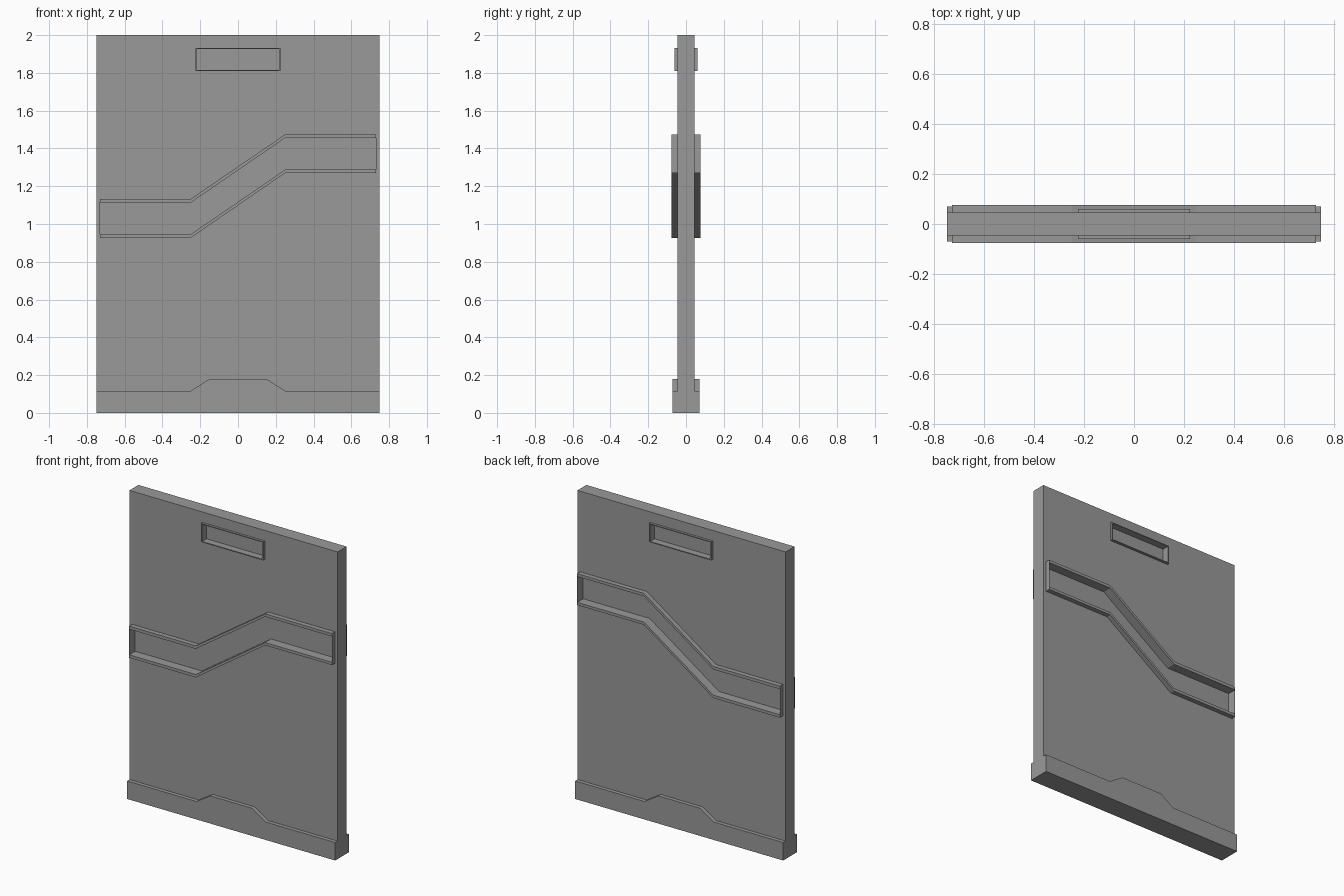
import bpy
import bmesh

cube = bpy.data.objects.get("Cube")
if cube:
    bpy.data.objects.remove(cube, do_unlink=True)

grey = bpy.data.materials.new("plain_grey")
grey.use_nodes = True
COLOUR = (0.32, 0.32, 0.32, 1)
grey.diffuse_color = COLOUR
grey.node_tree.nodes["Principled BSDF"].inputs["Base Color"].default_value = COLOUR

PANEL_Y, FLOOR_Y, RAIL_Y, FRAME_Y, BASE_Y = 0.046, 0.016, 0.077, 0.061, 0.071
HALF_W, RAIL_X, BEND_X = 0.75, 0.73, 0.25


def add_object(name, bm):
    mesh = bpy.data.meshes.new(name)
    bm.to_mesh(mesh)
    bm.free()
    mesh.materials.append(grey)
    obj = bpy.data.objects.new(name, mesh)
    bpy.context.collection.objects.link(obj)
    return obj


def prism(name, outline, y0, y1):
    """Extrude an x-z outline from y0 to y1."""
    bm = bmesh.new()
    face = bm.faces.new([bm.verts.new((x, y0, z)) for x, z in outline])
    ext = bmesh.ops.extrude_face_region(bm, geom=[face])["geom"]
    verts = [v for v in ext if isinstance(v, bmesh.types.BMVert)]
    bmesh.ops.translate(bm, verts=verts, vec=(0, y1 - y0, 0))
    bmesh.ops.recalc_face_normals(bm, faces=bm.faces)
    return add_object(name, bm)


def box_outline(half_x, z0, z1):
    return [(-half_x, z0), (half_x, z0), (half_x, z1), (-half_x, z1)]


def step_line(low, high):
    """Flat, rising, flat line across the panel."""
    return [(-RAIL_X, low), (-BEND_X, low), (BEND_X, high), (RAIL_X, high)]


def band(bottom, top):
    return bottom + top[::-1]


def cut(obj, cutter):
    mod = obj.modifiers.new("cut", "BOOLEAN")
    mod.operation = "DIFFERENCE"
    mod.solver = "EXACT"
    mod.object = cutter
    bpy.context.view_layer.objects.active = obj
    bpy.ops.object.modifier_apply(modifier=mod.name)


# Edges of the stepped channel, from lowest to highest
lines = [step_line(0.927, 1.27), step_line(0.946, 1.288),
         step_line(1.113, 1.456), step_line(1.133, 1.475)]
channel = band(lines[1], lines[2])
grip_hole = box_outline(0.216, 1.816, 1.926)

# Main slab and the foot that wraps its lower edge
panel = prism("panel", box_outline(HALF_W, 0.117, 2.0), -PANEL_Y, PANEL_Y)
prism("base_skirt",
      [(-HALF_W, 0), (HALF_W, 0), (HALF_W, 0.117), (BEND_X, 0.117),
       (0.15, 0.18), (-0.15, 0.18), (-BEND_X, 0.117), (-HALF_W, 0.117)],
      -BASE_Y, BASE_Y)

for side, s in (("front", -1), ("back", 1)):
    # Raised rails above and below the channel
    prism(side + "_lower_rail", band(lines[0], lines[1]), s * PANEL_Y, s * RAIL_Y)
    prism(side + "_upper_rail", band(lines[2], lines[3]), s * PANEL_Y, s * RAIL_Y)

    # Raised rim of the grip
    rim = prism(side + "_grip_rim", box_outline(0.225, 1.81, 1.932),
                s * PANEL_Y, s * FRAME_Y)

    # Sunken channel and grip
    for outline, targets in ((channel, [panel]), (grip_hole, [panel, rim])):
        cutter = prism("recess_cutter", outline, s * FLOOR_Y, s * 0.2)
        cutter.hide_render = True
        for target in targets:
            cut(target, cutter)
        bpy.data.objects.remove(cutter, do_unlink=True)

    # Thin end walls facing into the channel
    bm = bmesh.new()
    for i in (0, 3):
        x, z0 = lines[1][i]
        z1 = lines[2][i][1]
        face = bm.faces.new([bm.verts.new((x, y, z)) for y, z in (
            (s * PANEL_Y, z0), (s * RAIL_Y, z0), (s * RAIL_Y, z1), (s * PANEL_Y, z1))])
        face.normal_update()
        if face.normal.x * x > 0:
            face.normal_flip()
    add_object(side + "_channel_ends", bm)
